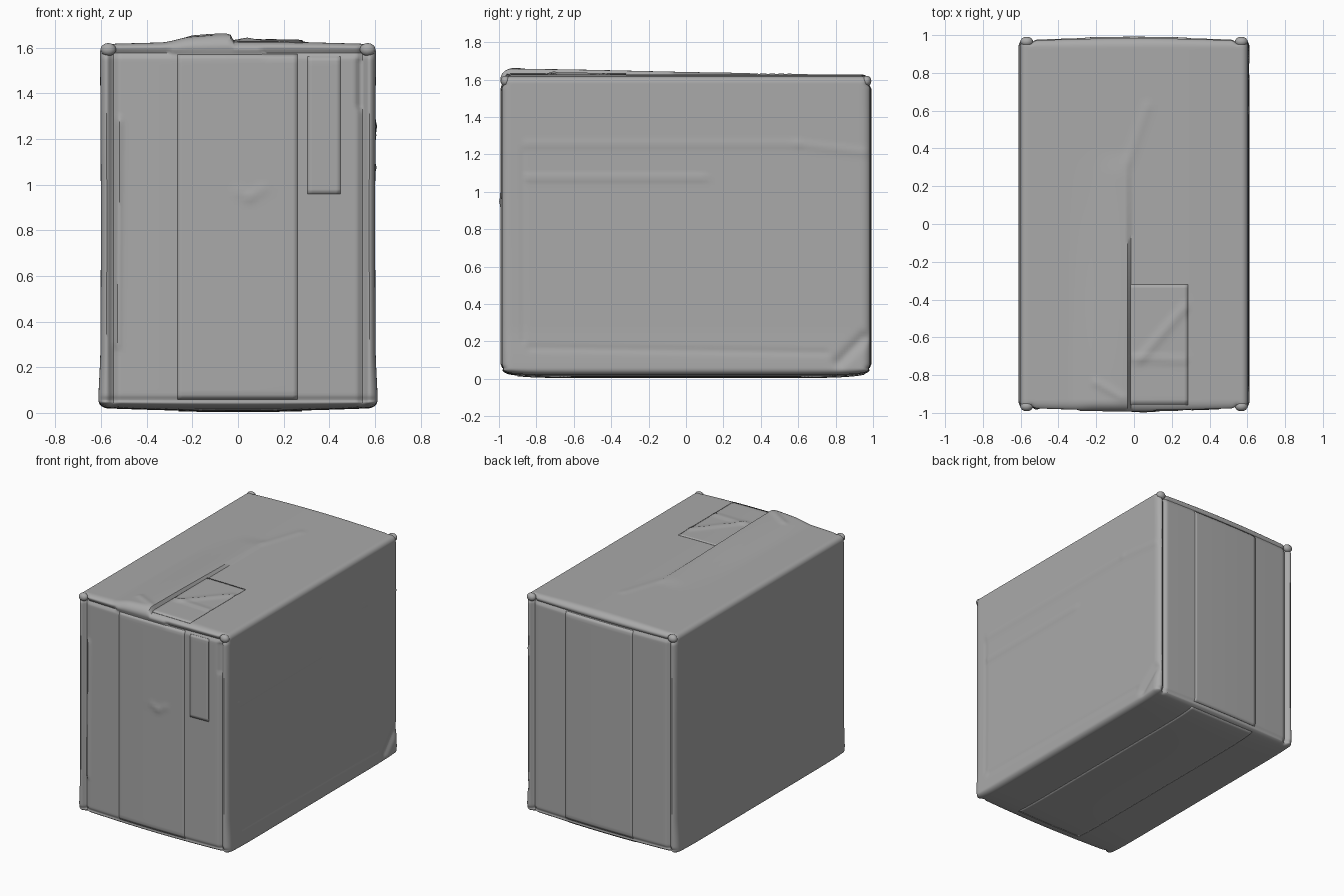
import bpy, bmesh, math
from mathutils import Vector

if "Cube" in bpy.data.objects:
    bpy.data.objects.remove(bpy.data.objects["Cube"])

HALF = Vector((0.605, 0.972, 0.797))
MID_Z = 0.818
ROUND = 0.035

card = bpy.data.materials.new("grey cardboard")
card.diffuse_color = (0.4, 0.4, 0.4, 1)
card.use_nodes = True
card.node_tree.nodes["Principled BSDF"].inputs["Base Color"].default_value = card.diffuse_color


def bump(d, w):
    return math.exp(-(d / w) ** 2)


def ramp(t, a, b):
    t = max(0.0, min(1.0, (t - a) / (b - a)))
    return t * t * (3 - 2 * t)


def crease(u, v, a, b, w):
    """Soft ridge along the segment a-b."""
    a, b, p = Vector(a), Vector(b), Vector((u, v))
    t = max(0.0, min(1.0, (p - a).dot(b - a) / (b - a).length_squared))
    return bump((p - a - (b - a) * t).length, w)


def top_height(x, y):
    h = 0.012 * math.cos(x / 0.61 * math.pi / 2)
    # overlapping flap, highest along its free edge and fading to the back
    h += 0.022 * ramp(x, -0.34, -0.2) * (1 - ramp(x, -0.035, -0.018)) * (1 - ramp(y, -0.95, 0.45))
    h += 0.008 * ramp(x, -0.25, -0.06) * (1 - ramp(x, -0.035, -0.015)) * (1 - ramp(y, 0.25, 0.4))
    h += 0.004 * crease(x, y, (-0.03, 0.33), (0.07, 0.62), 0.025)
    # wrinkles in the tape
    h += 0.008 * crease(x, y, (0.03, -0.72), (0.27, -0.44), 0.02)
    h += 0.007 * crease(x, y, (0.0, -0.71), (0.27, -0.72), 0.015)
    h += 0.006 * crease(x, y, (-0.2, -0.84), (-0.06, -0.92), 0.02)
    return h


def side_height(y, z):
    """Pressed outline, ridge and corner dent on the right wall."""
    h = 0.004 * crease(y, z, (-0.85, 1.255), (0.6, 1.255), 0.018)
    h += 0.004 * crease(y, z, (0.6, 1.255), (0.97, 1.21), 0.018)
    h += 0.006 * crease(y, z, (-0.85, 1.075), (0.1, 1.075), 0.014)
    h -= 0.004 * crease(y, z, (-0.83, 0.165), (0.75, 0.14), 0.018)
    h -= 0.003 * crease(y, z, (-0.87, 0.2), (-0.87, 1.22), 0.012)
    h -= 0.014 * crease(y, z, (0.82, 0.09), (0.95, 0.22), 0.03)
    return h


def end_height(x, z, front):
    """Bulged end wall with grooves beside the folded corners."""
    h = 0.016 * math.cos(x / 0.61 * math.pi / 2)
    h -= 0.016 * bump(abs(x) - 0.545, 0.014)
    h -= 0.010 * bump(z - 0.055, 0.012)
    h -= 0.012 * bump(z - 1.575, 0.012)
    h += 0.012 * ramp(abs(x), 0.55, 0.58)
    if front:
        dip = 1.56 + 0.025 * (abs(x + 0.1) / 0.2 > 1)
        h += 0.010 * ramp(z, dip, dip + 0.02)
        h += 0.004 * (crease(x, z, (0.0, 0.97), (0.05, 0.945), 0.02)
                      + crease(x, z, (0.05, 0.945), (0.11, 0.98), 0.02))
        h += 0.008 * crease(x, z, (-0.52, 1.28), (-0.53, 0.3), 0.015)
        h -= 0.010 * crease(x, z, (0.53, 1.54), (0.53, 1.34), 0.012)
    return h


def surface(p):
    """Round the box edges, then add the dents and bulges of each wall."""
    inner = Vector([max(-h + ROUND, min(h - ROUND, c)) for c, h in zip(p, HALF)])
    d = p - inner
    n = d.normalized()
    q = inner + n * ROUND
    z = q.z + MID_Z
    out = q.copy()
    out.z += MID_Z
    if n.z > 0:
        out.z += n.z * top_height(q.x, q.y)
    elif n.z < 0:
        out.z += n.z * 0.014 * math.cos(q.x / 0.61 * 1.57) * (1 - (q.y / HALF.y) ** 6 * 0.4)
        out.z += -n.z * 0.016 * (q.y / HALF.y) ** 12
    if n.y:
        out.y += n.y * end_height(q.x, z, n.y < 0)
    if n.x > 0:
        out.x += n.x * side_height(q.y, z)
    # flared lower edge and slightly pinched waist
    out.x += n.x * (0.007 * (1 - ramp(z, 0.05, 0.28)) - 0.004 * math.sin(math.pi * z / 1.64))
    return out


def finish(bm, name):
    bmesh.ops.recalc_face_normals(bm, faces=bm.faces)
    me = bpy.data.meshes.new(name)
    bm.to_mesh(me)
    bm.free()
    me.materials.append(card)
    ob = bpy.data.objects.new(name, me)
    bpy.context.collection.objects.link(ob)
    bpy.ops.object.select_all(action='DESELECT')
    ob.select_set(True)
    bpy.context.view_layer.objects.active = ob
    bpy.ops.object.shade_smooth_by_angle(angle=math.radians(40))
    return ob


# box body
bm = bmesh.new()
bmesh.ops.create_cube(bm, size=2)
bmesh.ops.subdivide_edges(bm, edges=bm.edges[:], cuts=97, use_grid_fill=True)
for v in bm.verts:
    t = [0.6 * math.sin(c * math.pi / 2) + 0.4 * c for c in v.co]
    v.co = surface(Vector([a * h for a, h in zip(t, HALF)]))
finish(bm, "box_body")


def plate(name, axis, sign, u0, u1, v0, v1, thick=0.007):
    """Thin sheet hugging one wall; u and v are the two other axes in order."""
    bm = bmesh.new()
    nu, nv = max(4, int((u1 - u0) / 0.02)), max(4, int((v1 - v0) / 0.02))
    rows = []
    for i in range(nu + 1):
        row = []
        for j in range(nv + 1):
            uv = [u0 + (u1 - u0) * i / nu, v0 + (v1 - v0) * j / nv]
            if axis != 2:
                uv[1] -= MID_Z
            uv.insert(axis, sign * HALF[axis])
            row.append(bm.verts.new(surface(Vector(uv))))
        rows.append(row)
    for a, b in zip(rows, rows[1:]):
        for j in range(nv):
            bm.faces.new((a[j], b[j], b[j + 1], a[j + 1]))
    ob = finish(bm, name)
    mod = ob.modifiers.new("thickness", 'SOLIDIFY')
    mod.thickness, mod.offset = thick, 0


# tape strips around the box, and the label on the front
plate("front_tape", 1, -1, -0.265, 0.26, 0.06, 1.57)
plate("back_tape", 1, 1, -0.26, 0.28, 0.06, 1.57)
plate("bottom_tape", 2, -1, -0.26, 0.28, -0.9, 0.95)
plate("top_tape", 2, 1, -0.02, 0.285, -0.95, -0.32, 0.006)
plate("front_label", 1, -1, 0.305, 0.45, 0.96, 1.56, 0.006)

# folded corner ears at the top
for sx in (-1, 1):
    for sy in (-1, 1):
        bm = bmesh.new()
        bmesh.ops.create_uvsphere(bm, u_segments=16, v_segments=10, radius=1)
        for v in bm.verts:
            v.co = Vector((v.co.x * 0.034, v.co.y * 0.026, v.co.z * 0.028))
            v.co += Vector((sx * 0.568, sy * 0.965, 1.592))
        finish(bm, "corner_ear")
